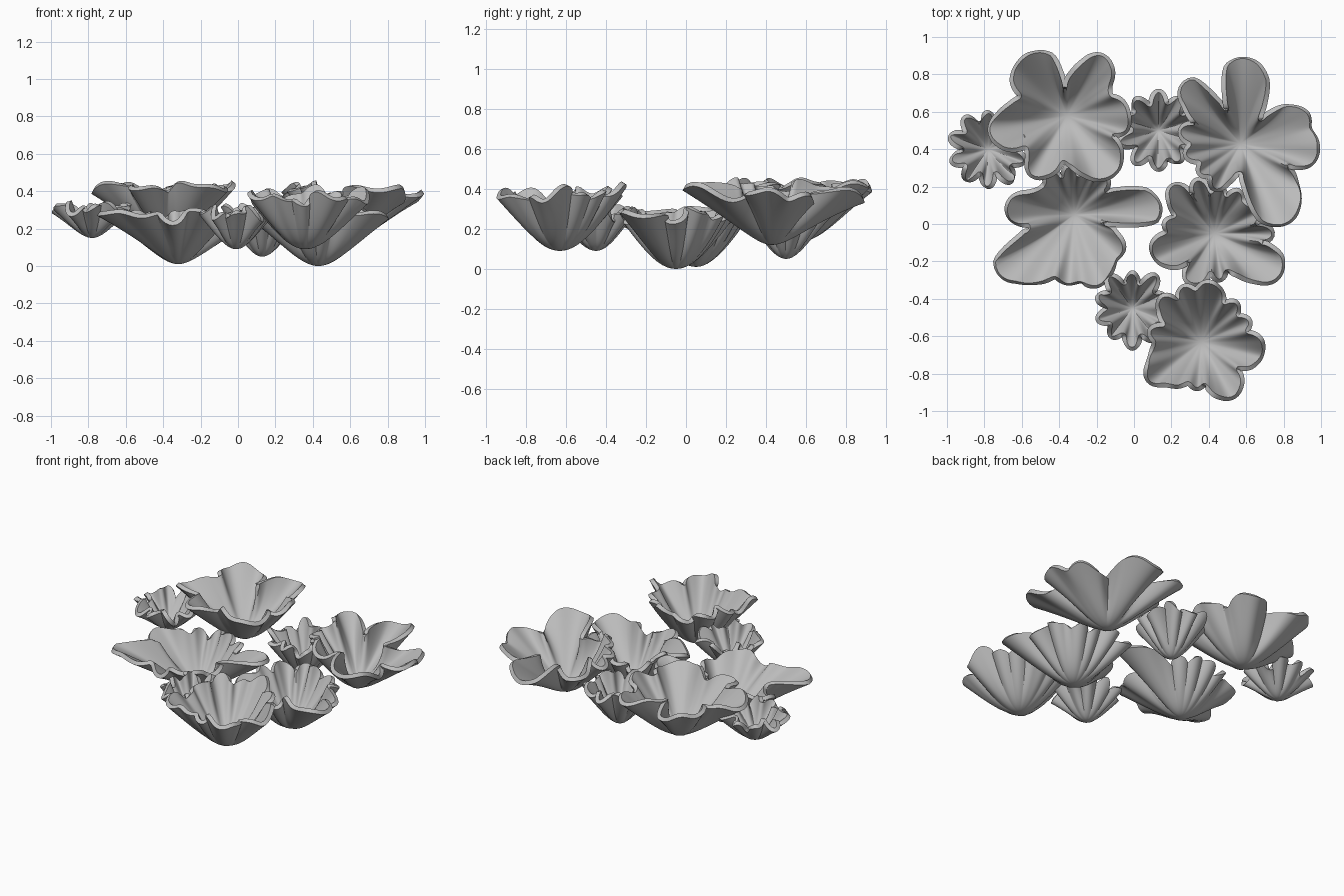
import bpy
import bmesh
import math
import random

random.seed(4)

cube = bpy.data.objects.get("Cube")
if cube:
    bpy.data.objects.remove(cube, do_unlink=True)

# One plain grey for the whole cluster
grey = bpy.data.materials.new("stone_grey")
grey.use_nodes = True
grey.diffuse_color = (0.5, 0.5, 0.5, 1)
grey.node_tree.nodes["Principled BSDF"].inputs["Base Color"].default_value = (0.5, 0.5, 0.5, 1)

SEGMENTS, RINGS = 216, 18
THICKNESS = 0.026


def smooth_loop(samples, u):
    """Closed Catmull-Rom curve through evenly spaced samples, u in turns."""
    n = len(samples)
    f = (u % 1) * n
    i = int(f)
    f -= i
    a, b, c, d = (samples[(i + k) % n] for k in (-1, 0, 1, 2))
    return b + f / 2 * (c - a + f * (2 * a - 5 * b + 4 * c - d + f * (3 * (b - c) + d - a)))


def ruffled_cup(name, centre, bottom, rim, outline, bowl=0.5, tilt=(0, 0), wave=0.02):
    """Pleated bowl: rounded base, with pleats that deepen towards the rim outline."""
    mean = sum(outline) / len(outline)
    phases = [random.uniform(0, math.tau) for _ in range(3)]
    bm = bmesh.new()
    base = bottom + THICKNESS / 2
    tip = bm.verts.new((centre[0], centre[1], base))
    rings = []
    for j in range(1, RINGS + 1):
        t = j / RINGS
        climb = (math.hypot(t, bowl) - bowl) / (math.hypot(1, bowl) - bowl)
        ring = []
        for s in range(SEGMENTS):
            u = s / SEGMENTS
            ang = u * math.tau
            edge = smooth_loop(outline, u)
            slope = (smooth_loop(outline, u + 0.01) - smooth_loop(outline, u - 0.01)) / 0.126
            r = t * (mean + (edge - mean) * t) - THICKNESS * 0.2 * t
            # Lobes swell sideways so the notches between them pinch
            swell = ang - max(-0.08, min(0.08, 0.13 * slope)) * t * t
            ripple = (math.sin(5 * ang + phases[0]) + 0.7 * math.sin(9 * ang + phases[1])
                      + 0.7 * math.sin(14 * ang + phases[2]))
            x, y = r * math.cos(swell), r * math.sin(swell)
            z = (rim - bottom) * climb + wave * ripple * t ** 3
            z += t * (tilt[0] * x + tilt[1] * y)
            ring.append(bm.verts.new((centre[0] + x, centre[1] + y, base + z)))
        rings.append(ring)
    for s in range(SEGMENTS):
        n = (s + 1) % SEGMENTS
        bm.faces.new((tip, rings[0][s], rings[0][n]))
        for low, high in zip(rings, rings[1:]):
            bm.faces.new((low[s], high[s], high[n], low[n]))
    mesh = bpy.data.meshes.new(name)
    bm.to_mesh(mesh)
    bm.free()
    mesh.materials.append(grey)
    cup = bpy.data.objects.new(name, mesh)
    bpy.context.collection.objects.link(cup)
    # Wall thickness
    shell = cup.modifiers.new("wall", "SOLIDIFY")
    shell.thickness = THICKNESS
    shell.offset = 0
    bpy.ops.object.select_all(action="DESELECT")
    bpy.context.view_layer.objects.active = cup
    cup.select_set(True)
    bpy.ops.object.modifier_apply(modifier=shell.name)
    bpy.ops.object.shade_smooth_by_angle(angle=math.radians(50))


def hundredths(*values):
    return [v / 100 for v in values]


def small_outline(radius, lobes):
    """Alternating lobe tips and notches with slight irregularity."""
    return [radius * random.uniform(0.93, 1.08) * (1 if k % 2 else 0.72) for k in range(lobes * 2)]


# Large cups, outline radii listed counter-clockwise from +x
ruffled_cup("back_right_large_cup", (-0.36, 0.58), 0.14, 0.41, hundredths(
    34, 32, 27, 29, 36, 38, 30, 22, 16, 34, 39, 39, 36, 28, 31,
    37, 43, 39, 29, 31, 38, 34, 26, 28, 34, 40, 41, 36, 28, 34), wave=0.014)
ruffled_cup("middle_right_large_cup", (-0.32, 0.05), 0.01, 0.26, hundredths(
    45, 44, 30, 22, 27, 22, 26, 22, 27, 22, 28, 24, 24, 28, 36,
    36, 26, 30, 51, 48, 42, 36, 38, 37, 41, 38, 34, 33, 24, 19), bowl=0.3)
ruffled_cup("middle_left_large_cup", (0.43, -0.05), 0.0, 0.26, hundredths(
    32, 24, 28, 25, 24, 27, 22, 26, 23, 31, 25, 35, 30, 24, 28,
    27, 35, 35, 30, 22, 30, 29, 22, 26, 22, 26, 34, 42, 40, 27), bowl=0.7)
ruffled_cup("back_left_large_cup", (0.57, 0.43), 0.12, 0.38, hundredths(
    42, 39, 40, 32, 18, 22, 38, 46, 43, 22, 25, 45, 36, 28, 34,
    28, 31, 25, 28, 25, 29, 22, 17, 20, 42, 50, 46, 36, 29, 41), bowl=0.35, tilt=(-0.07, -0.06))
ruffled_cup("front_large_cup", (0.36, -0.63), 0.09, 0.36, hundredths(
    33, 26, 29, 25, 29, 25, 31, 33, 29, 32, 27, 33, 28, 23, 29,
    26, 28, 32, 36, 31, 28, 24, 26, 24, 31, 35, 32, 25, 31, 34), bowl=0.7, tilt=(0, 0.05))

# Small cups tucked between the large ones
for name, centre, bottom, rim, radius, lobes in (
        ("right_small_cup", (-0.78, 0.40), 0.15, 0.30, 0.21, 10),
        ("back_small_cup", (0.13, 0.50), 0.05, 0.28, 0.22, 10),
        ("front_small_cup", (-0.01, -0.45), 0.09, 0.27, 0.21, 10)):
    ruffled_cup(name, centre, bottom, rim, small_outline(radius, lobes))
